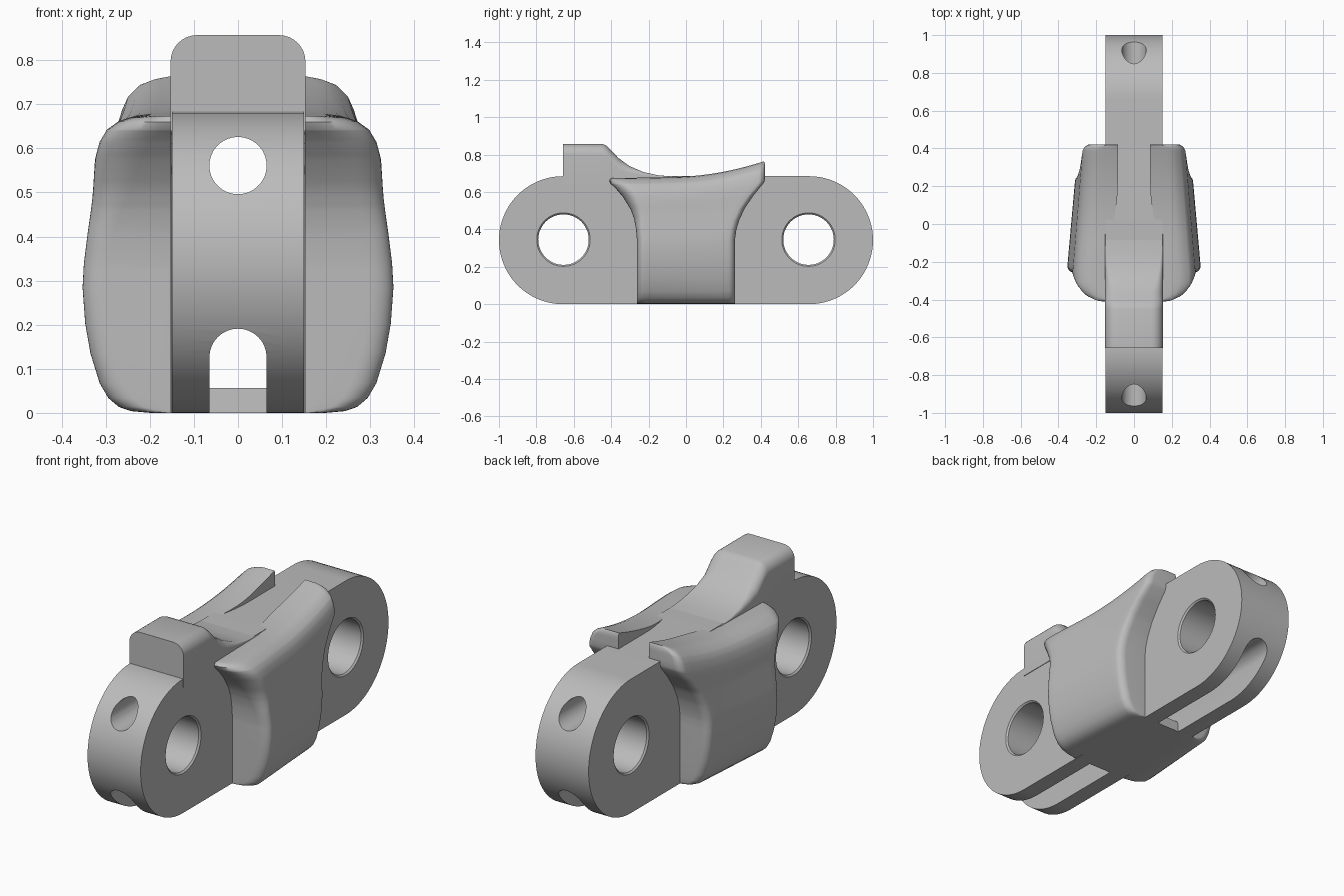
import bpy, bmesh, math

cube = bpy.data.objects.get("Cube")
if cube:
    bpy.data.objects.remove(cube)

steel = bpy.data.materials.new("plain grey")
steel.use_nodes = True
GREY = (0.5, 0.5, 0.5, 1)
steel.diffuse_color = GREY
steel.node_tree.nodes["Principled BSDF"].inputs["Base Color"].default_value = GREY


def finish(bm, name):
    bmesh.ops.recalc_face_normals(bm, faces=bm.faces)
    mesh = bpy.data.meshes.new(name)
    bm.to_mesh(mesh)
    bm.free()
    mesh.materials.append(steel)
    ob = bpy.data.objects.new(name, mesh)
    bpy.context.collection.objects.link(ob)
    return ob


def smooth(ob, angle=35):
    bpy.ops.object.select_all(action="DESELECT")
    ob.select_set(True)
    bpy.context.view_layer.objects.active = ob
    bpy.ops.object.shade_smooth_by_angle(angle=math.radians(angle))


def loft(bm, rings, caps=True):
    rows = [[bm.verts.new(p) for p in ring] for ring in rings]
    n = len(rows[0])
    for a, b in zip(rows, rows[1:]):
        for i in range(n):
            j = (i + 1) % n
            bm.faces.new((a[i], a[j], b[j], b[i]))
    if caps:
        bm.faces.new(rows[0])
        bm.faces.new(rows[-1])
    return rows


def arc(cx, cy, r, start, end, n):
    angles = [math.radians(start + (end - start) * i / n) for i in range(n + 1)]
    return [(cx + r * math.cos(a), cy + r * math.sin(a)) for a in angles]


def lerp(table, t):
    for (a, va), (b, vb) in zip(table, table[1:]):
        if t <= b:
            return va + (vb - va) * max(0, (t - a) / (b - a))
    return table[-1][1]


# Link body: stadium slab with softened side rims
HALF, R, END = 0.15, 0.342, 0.658
outline = arc(END, R, R, -90, 90, 40) + arc(-END, R, R, 90, 270, 40)
bm = bmesh.new()
loft(bm, [[(x, y, z) for y, z in outline] for x in (-HALF, HALF)])
rims = [e for e in bm.edges if abs(e.verts[0].co.x - e.verts[1].co.x) < 1e-4]
bmesh.ops.bevel(bm, geom=rims, offset=0.009, segments=2, profile=0.5, affect="EDGES")
body = finish(bm, "link_body")


def cut(bm, name):
    ob = finish(bm, name)
    ob.hide_render = True
    ob.hide_viewport = True
    mod = body.modifiers.new(name, "BOOLEAN")
    mod.operation = "DIFFERENCE"
    mod.solver = "EXACT"
    mod.object = ob


# Pin holes with a small chamfer
for name, y in (("front_pin_cutter", -0.655), ("back_pin_cutter", 0.655)):
    bm = bmesh.new()
    loft(bm, [[(x, a, b) for a, b in arc(y, 0.345, r, 0, 352.5, 47)]
              for x, r in ((-0.16, 0.153), (-0.142, 0.135), (0.142, 0.135), (0.16, 0.153))])
    cut(bm, name)

# Upper lengthwise bore
bm = bmesh.new()
loft(bm, [[(x, y, z) for x, z in arc(0, 0.561, 0.065, 0, 350, 35)] for y in (-1.1, 1.1)])
cut(bm, "upper_bore_cutter")


# Lower arched slot, open below at the ends and floored in the middle
def arch(floor):
    return arc(0, 0.126, 0.065, 0, 180, 16) + [(-0.065, floor), (0.065, floor)]


bm = bmesh.new()
loft(bm, [[(x, y, z) for x, z in arch(0.057 if abs(y) < 0.26 else -0.1)]
          for y in (-1.1, -0.27, -0.255, 0.255, 0.27, 1.1)])
cut(bm, "lower_slot_cutter")

# Apply the cuts so that shading follows the final edges
graph = bpy.context.evaluated_depsgraph_get()
cut_mesh = bpy.data.meshes.new_from_object(body.evaluated_get(graph))
body.modifiers.clear()
body.data = cut_mesh
for ob in [o for o in bpy.data.objects if o.name.endswith("_cutter")]:
    bpy.data.objects.remove(ob)
smooth(body)

# Front tooth: rounded block that sweeps down into the body
tooth_top = [(-0.657, 0.857), (-0.45, 0.857), (-0.43, 0.85), (-0.41, 0.833), (-0.36, 0.78),
             (-0.3, 0.737), (-0.23, 0.707), (-0.15, 0.689), (-0.06, 0.682), (0.0, 0.678)]
bm = bmesh.new()
rings = []
for y, top in tooth_top:
    r = min(0.06, max(0.004, (top - 0.677) * 0.6))
    w = 0.153
    rings.append([(w, y, 0.64)] + [(x, y, z) for x, z in arc(w - r, top - r, r, 0, 90, 8)]
                 + [(x, y, z) for x, z in arc(r - w, top - r, r, 90, 180, 8)] + [(-w, y, 0.64)])
loft(bm, rings)
smooth(finish(bm, "front_tooth"), 40)

# Side wings: stacked rounded sections that flare toward the top
width = [(0, 0.2), (0.006, 0.245), (0.02, 0.273), (0.05, 0.297), (0.1, 0.317), (0.2, 0.338),
         (0.3, 0.35), (0.42, 0.356), (0.5, 0.353), (0.6, 0.344), (0.72, 0.333), (0.85, 0.325),
         (0.91, 0.314), (0.95, 0.298), (0.98, 0.27), (0.994, 0.24), (1, 0.205)]
front = [(0.5, -0.262), (0.6, -0.268), (0.68, -0.278), (0.75, -0.296), (0.85, -0.337),
         (0.92, -0.377), (0.955, -0.402), (0.98, -0.41), (1, -0.402)]
back = [(0.48, 0.262), (0.55, 0.269), (0.62, 0.285), (0.7, 0.315), (0.78, 0.362),
        (0.85, 0.417), (0.87, 0.422), (0.98, 0.422), (1, 0.417)]


def top_height(y):
    return 0.679 + (0.086 * ((y + 0.1) / 0.52) ** 2 if y > -0.1 else 0.02 * (y + 0.1))


def inner_edge(y):
    s = min(1, max(0, (y + 0.25) / 0.45))
    return 0.152 - 0.066 * s * s * (3 - 2 * s)


def section(t):
    yf, yb, w = lerp(front, t), lerp(back, t), lerp(width, t)
    flare = min(1, max(0, (t - 0.6) / 0.35))
    rf = min(0.06 + 0.06 * flare, 0.9 * (w - 0.15))
    rb = min(0.045, 0.5 * (w - 0.15))
    df, db = 0.04 + 0.06 * flare, 0.035
    pts = [(w - rf + rf * c, yf + df - df * s) for s, c in arc(0, 0, 1, 0, 90, 8)]
    y0, y1 = yf + df, yb - db
    pts += [(w, y0 + (y1 - y0) * i / 16) for i in range(1, 16)]
    pts += [(w - rb + rb * c, y1 + db * s) for c, s in arc(0, 0, 1, 0, 90, 6)]
    outer = [(x * (1 - 0.25 * (max(y, -0.26) + 0.26)), y, t * top_height(y)) for x, y in pts]
    inner = [(inner_edge(y), y, z) for x, y, z in outer]
    return outer + inner[::-1]


levels = sorted({t for table in (width, front, back) for t, v in table})
bm = bmesh.new()
rows = loft(bm, [section(t) for t in levels], caps=False)
for row in (rows[0], rows[-1]):
    n = len(row)
    for i in range(n // 2 - 1):
        bm.faces.new((row[i], row[i + 1], row[n - 2 - i], row[n - 1 - i]))
wings = finish(bm, "side_wings")
smooth(wings, 50)
mirror = wings.modifiers.new("Mirror", "MIRROR")
mirror.use_axis[0] = True
